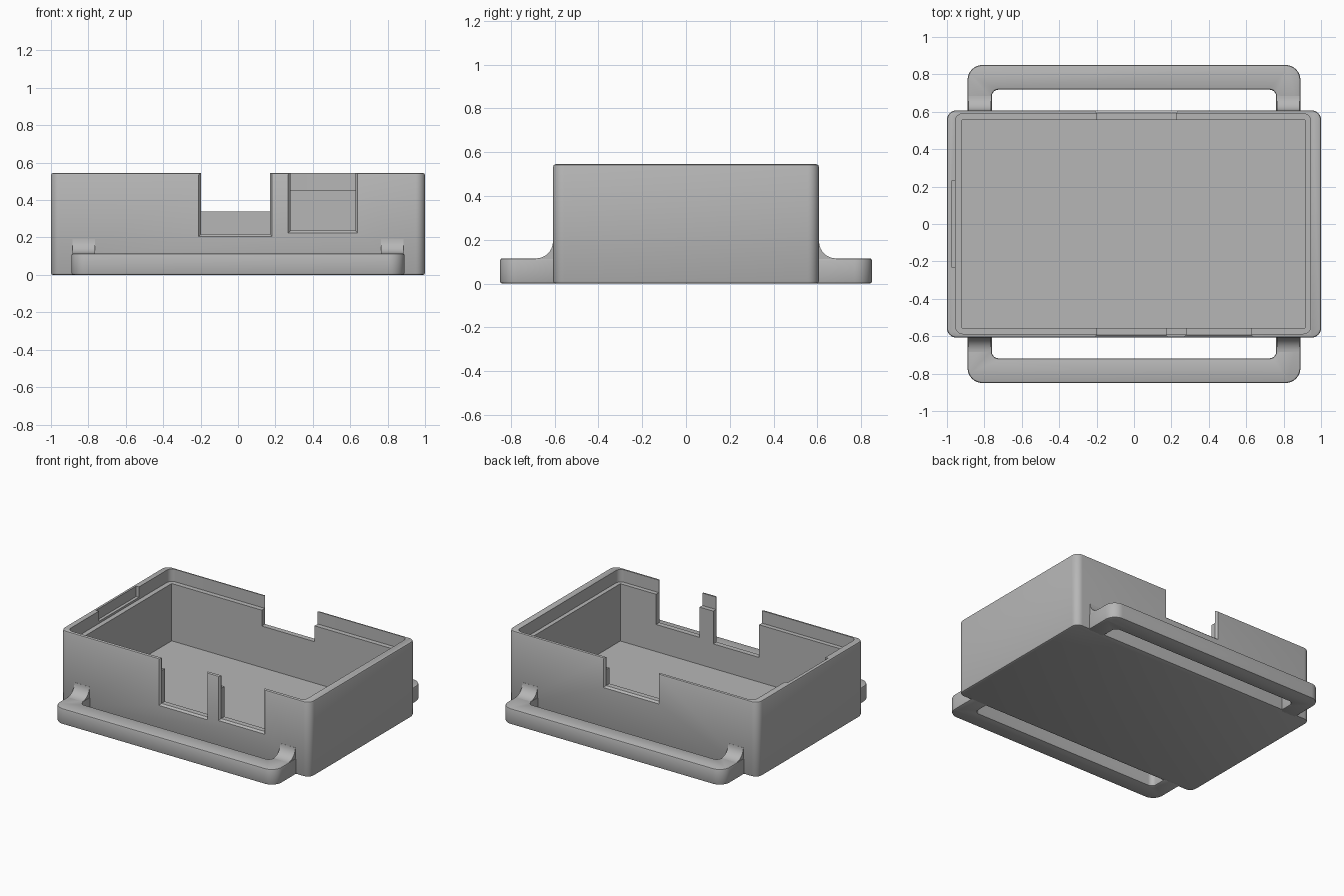
import bpy, bmesh, math
from mathutils import Vector

cube = bpy.data.objects.get("Cube")
if cube:
    bpy.data.objects.remove(cube, do_unlink=True)

GREY = (0.47, 0.47, 0.47, 1)
plastic = bpy.data.materials.new("grey plastic")
plastic.use_nodes = True
plastic.diffuse_color = GREY
plastic.node_tree.nodes["Principled BSDF"].inputs["Base Color"].default_value = GREY


def activate(ob):
    bpy.ops.object.select_all(action="DESELECT")
    ob.select_set(True)
    bpy.context.view_layer.objects.active = ob


def rounded(corners, steps=8):
    """Outline from (x, y, radius) right-angled corners."""
    pts = []
    for i, (x, y, r) in enumerate(corners):
        p = Vector((x, y))
        if r == 0:
            pts.append(p)
            continue
        a = (Vector(corners[i - 1][:2]) - p).normalized()
        b = (Vector(corners[(i + 1) % len(corners)][:2]) - p).normalized()
        for k in range(steps + 1):
            t = math.pi / 2 * k / steps
            pts.append(p + r * (a + b) - r * (math.cos(t) * b + math.sin(t) * a))
    return pts


def rect(x0, x1, y0, y1, r=0):
    return rounded([(x0, y0, r), (x1, y0, r), (x1, y1, r), (x0, y1, r)])


def loft(name, rings):
    """Closed solid through matching rings of 3D points."""
    bm = bmesh.new()
    loops = [[bm.verts.new(p) for p in ring] for ring in rings]
    n = len(loops[0])
    for lo, hi in zip(loops, loops[1:]):
        for i in range(n):
            j = (i + 1) % n
            bm.faces.new((lo[i], lo[j], hi[j], hi[i]))
    bm.faces.new(loops[0][::-1])
    bm.faces.new(loops[-1])
    bmesh.ops.recalc_face_normals(bm, faces=bm.faces)
    mesh = bpy.data.meshes.new(name)
    bm.to_mesh(mesh)
    bm.free()
    mesh.materials.append(plastic)
    ob = bpy.data.objects.new(name, mesh)
    bpy.context.collection.objects.link(ob)
    return ob


def prism(name, outline, z0, z1):
    return loft(name, [[(p[0], p[1], z) for p in outline] for z in (z0, z1)])


def soften(ob, width):
    mod = ob.modifiers.new("edge", "BEVEL")
    mod.width, mod.segments = width, 2
    mod.limit_method, mod.angle_limit = "ANGLE", math.radians(50)
    activate(ob)
    bpy.ops.object.modifier_apply(modifier=mod.name)


def cut(ob, cutter):
    cutter.hide_render = True
    mod = ob.modifiers.new("cut", "BOOLEAN")
    mod.operation, mod.solver, mod.object = "DIFFERENCE", "EXACT", cutter
    activate(ob)
    bpy.ops.object.modifier_apply(modifier=mod.name)
    bpy.data.objects.remove(cutter, do_unlink=True)


def smooth(ob):
    activate(ob)
    bpy.ops.object.shade_smooth_by_angle(angle=math.radians(30))


def notch(x0, x1, z0, side):
    """Open-topped port opening with a chamfered outer edge."""
    rings = []
    for y, c in ((0.7, 0.012), (0.607, 0.012), (0.593, 0), (0.5, 0)):
        a, b, low = x0 - c, x1 + c, z0 - c
        rings.append([(a, side * y, low), (b, side * y, low),
                      (b, side * y, 0.7), (a, side * y, 0.7)])
    return loft("notch_cutter", rings)


# Tray shell: outer block, main cavity and stepped lid seat
shell = prism("case_shell", rect(-1, 1, -0.607, 0.607, 0.05), 0, 0.545)
soften(shell, 0.011)
cut(shell, prism("cavity_cutter", rect(-0.92, 0.915, -0.555, 0.555), 0.04, 0.7))
cut(shell, prism("seat_cutter", rect(-0.955, 0.945, -0.587, 0.59, 0.04), 0.455, 0.8))

# Port openings: two in front, one behind
cut(shell, notch(-0.198, 0.17, 0.218, -1))
cut(shell, notch(0.28, 0.628, 0.236, -1))
cut(shell, notch(-0.198, 0.225, 0.34, 1))

# Latch groove inside the rim
cut(shell, prism("groove_cutter", rect(-0.977, -0.94, -0.23, 0.23), 0.47, 0.7))
smooth(shell)

# Strap loops on both long sides, with curved gussets against the wall
for side, label in ((-1, "front"), (1, "back")):
    outline = rounded([
        (-0.89, side * 0.58, 0), (-0.89, side * 0.85, 0.08),
        (0.89, side * 0.85, 0.08), (0.89, side * 0.58, 0),
        (0.76, side * 0.58, 0), (0.76, side * 0.718, 0.035),
        (-0.76, side * 0.718, 0.035), (-0.76, side * 0.58, 0)])
    loop = prism(label + "_strap_loop", outline, 0, 0.115)
    soften(loop, 0.01)
    smooth(loop)

    profile = [(0.58, 0.19), (0.58, 0.1), (0.685, 0.1)]
    for k in range(11):
        t = math.pi / 2 * k / 10
        profile.append((0.685 - 0.077 * math.sin(t), 0.192 - 0.077 * math.cos(t)))
    for x0, x1, end in ((-0.885, -0.765, "right"), (0.765, 0.885, "left")):
        gusset = loft(f"{label}_{end}_gusset",
                      [[(x, side * y, z) for y, z in profile] for x in (x0, x1)])
        smooth(gusset)
